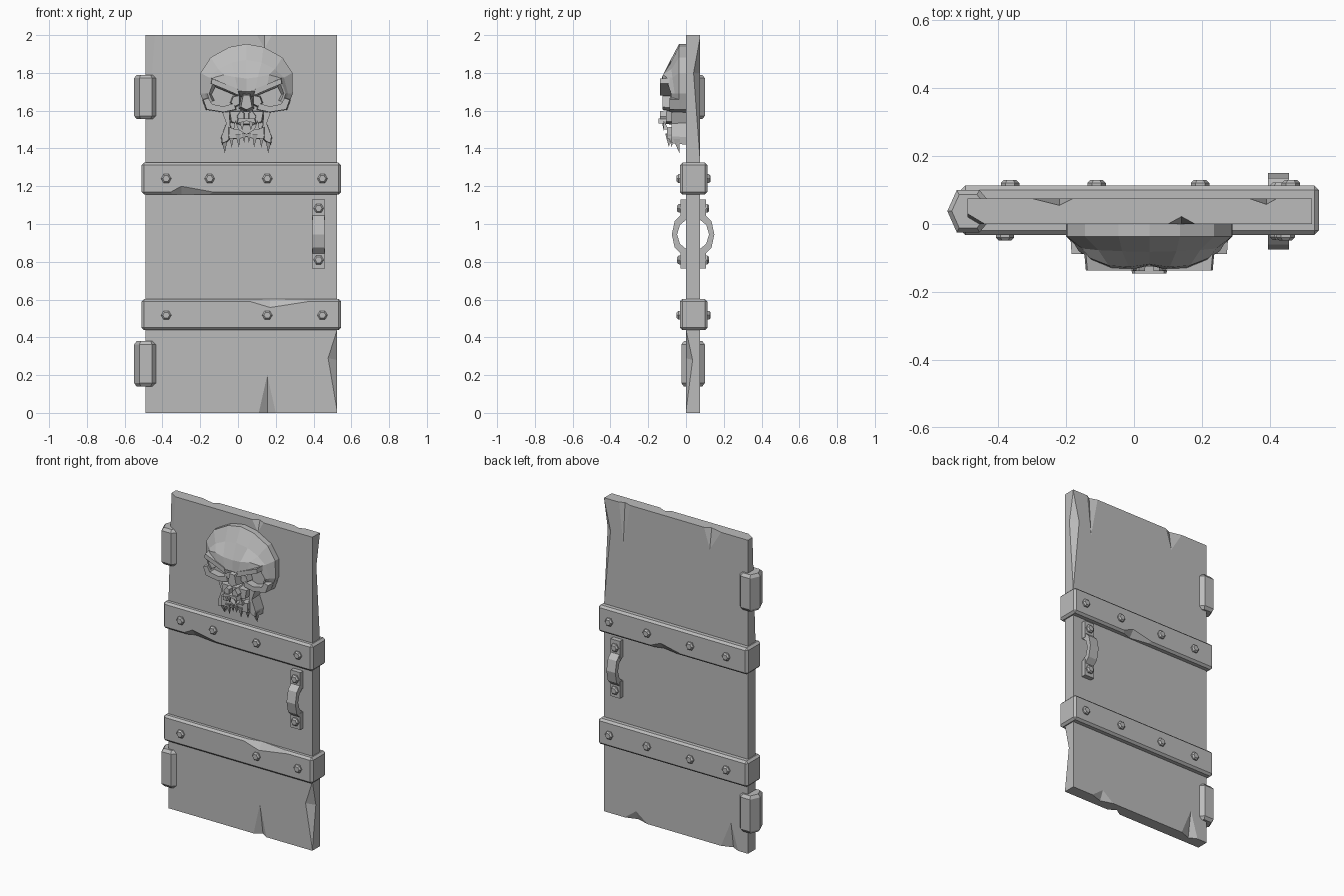
import bpy, bmesh, math
from mathutils import Vector

grey = bpy.data.materials.new("stone_grey")
grey.diffuse_color = (0.5, 0.5, 0.5, 1)
CX = 0.045          # centre line of the skull
T = 0.075           # door thickness


def finish(name, bm):
    bmesh.ops.recalc_face_normals(bm, faces=bm.faces)
    me = bpy.data.meshes.new(name)
    bm.to_mesh(me)
    bm.free()
    me.materials.append(grey)
    ob = bpy.data.objects.new(name, me)
    bpy.context.collection.objects.link(ob)
    return ob


def hull(name, pts):
    bm = bmesh.new()
    for p in pts:
        bm.verts.new(p)
    r = bmesh.ops.convex_hull(bm, input=bm.verts)
    junk = [g for g in r["geom_interior"] if isinstance(g, bmesh.types.BMVert)]
    bmesh.ops.delete(bm, geom=junk, context="VERTS")
    bmesh.ops.dissolve_limit(bm, angle_limit=0.01, verts=bm.verts, edges=bm.edges)
    return finish(name, bm)


def box(name, x0, x1, y0, y1, z0, z1, bevel=0):
    bm = bmesh.new()
    bmesh.ops.create_cube(bm, size=1)
    for v in bm.verts:
        v.co = ((x0 + x1) / 2 + v.co.x * (x1 - x0), (y0 + y1) / 2 + v.co.y * (y1 - y0),
                (z0 + z1) / 2 + v.co.z * (z1 - z0))
    if bevel:
        bmesh.ops.bevel(bm, geom=bm.edges[:], offset=bevel, segments=1, affect="EDGES")
    return finish(name, bm)


def chip(ob, a, b, deep, tip):
    """Cut a wedge whose ridge runs from deep to tip, between corners a and b."""
    m = (Vector(deep) + Vector(tip)) / 2
    cutter = hull("chip_cutter", [m + (Vector(p) - m) * 1.2 for p in (a, b, deep, tip)])
    cutter.hide_render = True
    mod = ob.modifiers.new("chip", "BOOLEAN")
    mod.operation, mod.solver, mod.object = "DIFFERENCE", "EXACT", cutter
    bpy.context.view_layer.objects.active = ob
    bpy.ops.object.modifier_apply(modifier=mod.name)
    bpy.data.objects.remove(cutter)


def bolt(x, z, y, d):
    """Hexagonal bolt head; d is -1 for front and 1 for back."""
    pts = []
    for r, h in ((0.027, -0.005), (0.027, 0.008), (0.018, 0.017)):
        for i in range(6):
            a = math.pi / 3 * i
            pts.append((x + r * math.cos(a), y + d * h, z + r * math.sin(a)))
    hull("bolt", pts)


def prism(name, outline, y0, y1, inset=0.85, mirror=False):
    """Front-facing outline (x, z) from y0 to y1, narrowed at y1."""
    for s in ((1, -1) if mirror else (1,)):
        bm = bmesh.new()
        mx = sum(p[0] for p in outline) / len(outline)
        mz = sum(p[1] for p in outline) / len(outline)
        back = [bm.verts.new((CX + s * x, y0, z)) for x, z in outline]
        front = [bm.verts.new((CX + s * (mx + (x - mx) * inset), y1, mz + (z - mz) * inset))
                 for x, z in outline]
        n = len(outline)
        bm.faces.new(back)
        bm.faces.new(front)
        for i in range(n):
            bm.faces.new((back[i], back[(i + 1) % n], front[(i + 1) % n], front[i]))
        finish(name, bm)


# Door slab with chipped edges
door = box("door_slab", -0.49, 0.525, 0, T, 0, 2)
chip(door, (0.11, 0, 0), (0.2, 0, 0), (0.155, 0.03, 0), (0.155, 0, 0.2))
chip(door, (0.525, 0, 0.01), (0.525, 0, 0.44), (0.525, 0.035, 0.28), (0.477, 0, 0.29))
chip(door, (0.525, T, 1.33), (0.525, T, 1.99), (0.525, 0.04, 1.8), (0.48, T, 1.8))
chip(door, (-0.49, 0, 1.34), (-0.49, 0, 2.3), (-0.49, 0.03, 2), (-0.44, 0, 2))
chip(door, (0.1, 0, 2), (0.18, 0, 2), (0.14, 0.022, 2), (0.14, 0, 1.93))
for xa, xb, xm, y, z, tip in ((-0.3, -0.18, -0.22, 0.055, 2, 1.87), (0.34, 0.42, 0.39, 0.058, 2, 1.74),
                              (0.22, 0.38, 0.3, 0.05, 0, 0.06), (-0.42, -0.3, -0.37, 0.05, 0, 0.17)):
    chip(door, (xa, T, z), (xb, T, z), (xm, y, z), (xm, T, tip))

# Cross bands
upper = box("upper_band", -0.51, 0.545, -0.032, 0.113, 1.156, 1.325, 0.013)
chip(upper, (-0.38, -0.032, 1.156), (-0.06, -0.032, 1.156), (-0.3, 0.0, 1.156), (-0.3, -0.032, 1.2))
chip(upper, (-0.1, 0.113, 1.156), (0.2, 0.113, 1.156), (0.1, 0.08, 1.156), (0.1, 0.113, 1.2))
lower = box("lower_band", -0.51, 0.545, -0.032, 0.113, 0.438, 0.603, 0.013)
chip(lower, (0.02, -0.032, 0.603), (0.46, -0.032, 0.603), (0.17, 0.0, 0.603), (0.17, -0.032, 0.558))

# Bolts on the bands
for x in (-0.38, -0.15, 0.155, 0.447):
    bolt(x, 1.24, -0.032, -1)
    if x != -0.15:
        bolt(x, 0.517, -0.032, -1)
for x in (-0.365, -0.11, 0.195, 0.462):
    bolt(x, 1.24, 0.113, 1)
    bolt(x, 0.517, 0.113, 1)

# Hinges
section = ((-0.55, 0.038), (-0.522, 0.1), (-0.455, 0.1), (-0.43, 0.07),
           (-0.43, 0.005), (-0.455, -0.025), (-0.522, -0.025))
for z0, z1 in ((0.14, 0.38), (1.555, 1.79)):
    hull("hinge", [(-0.49 + (x + 0.49) * k, 0.038 + (y - 0.038) * k, z)
                   for k, z in ((0.78, z0), (1, z0 + 0.018), (1, z1 - 0.018), (0.78, z1)) for x, y in section])

# Handles: swept bow, mounting plates and bolts on both faces
bow = [(0.0, 1.045, 1.02), (0.03, 1.045, 1.02), (0.06, 1.015, 0.995), (0.075, 0.945, 0.945)]
bow += [(h, 1.89 - zo, 1.89 - zi) for h, zo, zi in bow[-2::-1]]
for y, d in ((0, -1), (T, 1)):
    bm = bmesh.new()
    rings = []
    for h, zo, zi in bow:
        hi = max(h - 0.028, 0)
        rings.append([bm.verts.new((x, y + d * hh, z)) for x, hh, z in
                      ((0.395, h, zo), (0.457, h, zo), (0.457, hi, zi), (0.395, hi, zi))])
    for r, q in zip(rings, rings[1:]):
        for i in range(4):
            bm.faces.new((r[i], r[(i + 1) % 4], q[(i + 1) % 4], q[i]))
    finish("handle_bow", bm)
    for z0, z1, zb in ((1.02, 1.13, 1.083), (0.765, 0.87, 0.81)):
        ya, yb = sorted((y - d * 0.005, y + d * 0.03))
        box("handle_plate", 0.393, 0.46, ya, yb, z0, z1)
        bolt(0.427, zb, y + d * 0.03, d)

# Skull cranium: half strips from rim to brow and socket roof, mirrored
rim = [(0, 1.953), (0.09, 1.937), (0.19, 1.882), (0.243, 1.8), (0.245, 1.69), (0.215, 1.61)]
strips = [[(x, 0, z) for x, z in rim], [(x, -0.037, z) for x, z in rim],
          [(0, -0.082, 1.868), (0.08, -0.08, 1.855), (0.15, -0.077, 1.82),
           (0.198, -0.072, 1.775), (0.22, -0.06, 1.69), (0.2, -0.052, 1.625)],
          [(0, -0.118, 1.77), (0.06, -0.127, 1.778), (0.12, -0.122, 1.79),
           (0.175, -0.1, 1.775), (0.208, -0.08, 1.69), (0.19, -0.07, 1.64)],
          [(0, -0.122, 1.7), (0.045, -0.133, 1.705), (0.11, -0.13, 1.735),
           (0.17, -0.105, 1.765), (0.198, -0.08, 1.69), (0.18, -0.07, 1.65)],
          [(0, -0.08, 1.67), (0.045, -0.07, 1.675), (0.105, -0.06, 1.7),
           (0.165, -0.05, 1.725), (0.185, -0.045, 1.685), (0.17, -0.04, 1.655)]]
bm = bmesh.new()
for s in (1, -1):
    rows = [[bm.verts.new((CX + s * x, y, z)) for x, y, z in row] for row in strips]
    for r, q in zip(rows, rows[1:]):
        for i in range(5):
            bm.faces.new((r[i], r[i + 1], q[i + 1], q[i]))
bmesh.ops.remove_doubles(bm, verts=bm.verts, dist=0.0005)
finish("skull_cranium", bm)

# Skull face
prism("eye_back", [(0, 1.72), (0.17, 1.75), (0.22, 1.69), (0.2, 1.61), (0.1, 1.59), (0, 1.6)], 0, -0.04, 1, True)
prism("brow_ridge", [(0.03, 1.675), (0.04, 1.715), (0.19, 1.775), (0.195, 1.745), (0.11, 1.71)],
      -0.05, -0.137, 0.9, True)
prism("cheekbone", [(0.235, 1.66), (0.215, 1.605), (0.12, 1.59), (0.05, 1.605), (0.06, 1.64),
                    (0.12, 1.622), (0.185, 1.635), (0.205, 1.67)], 0, -0.088, 0.93, True)
prism("eye_corner", [(0.03, 1.69), (0.075, 1.68), (0.09, 1.64), (0.06, 1.615), (0.03, 1.63)],
      -0.02, -0.085, 0.75, True)
prism("nose_bridge", [(-0.025, 1.7), (0.025, 1.7), (0.042, 1.61), (0, 1.59), (-0.042, 1.61)], -0.03, -0.125, 0.7)
prism("nose_side", [(0.008, 1.59), (0.03, 1.605), (0.055, 1.57), (0.045, 1.545), (0.008, 1.55)],
      -0.03, -0.138, 0.8, True)
prism("upper_jaw", [(-0.1, 1.6), (0.1, 1.6), (0.09, 1.54), (0.035, 1.525), (-0.035, 1.525), (-0.09, 1.54)],
      0, -0.105, 0.88)
prism("upper_lip", [(-0.05, 1.56), (0.05, 1.56), (0.06, 1.53), (0, 1.545), (-0.06, 1.53)], -0.05, -0.146, 0.85)
prism("jaw_side", [(0.09, 1.605), (0.13, 1.6), (0.107, 1.535), (0.135, 1.46), (0.13, 1.42),
                   (0.105, 1.43), (0.075, 1.46), (0.085, 1.53)], 0, -0.078, 0.9, True)
prism("lower_jaw", [(-0.1, 1.515), (-0.04, 1.5), (0, 1.475), (0.04, 1.5), (0.1, 1.515), (0.1, 1.45),
                    (0.04, 1.45), (0, 1.462), (-0.04, 1.45), (-0.1, 1.45)], -0.03, -0.1, 0.92)


def tooth(x, y, z, tip_x, tip_y, tip_z, r):
    ring = [(CX + x + r * math.cos(a), y + r * math.sin(a), z)
            for a in (math.pi / 4 + math.pi / 2 * i for i in range(4))]
    hull("tooth", ring + [(CX + tip_x, tip_y, tip_z)])


# Teeth: lower fangs and a pair of short upper ones
for s in (1, -1):
    tooth(s * 0.117, -0.05, 1.45, s * 0.115, -0.035, 1.375, 0.025)
    tooth(s * 0.08, -0.08, 1.475, s * 0.078, -0.075, 1.405, 0.023)
    tooth(s * 0.045, -0.095, 1.475, s * 0.04, -0.09, 1.405, 0.02)
    tooth(s * 0.014, -0.098, 1.48, s * 0.012, -0.095, 1.43, 0.016)
    tooth(s * 0.055, -0.105, 1.5, s * 0.06, -0.12, 1.55, 0.02)
    tooth(s * 0.025, -0.115, 1.54, s * 0.022, -0.118, 1.495, 0.018)
